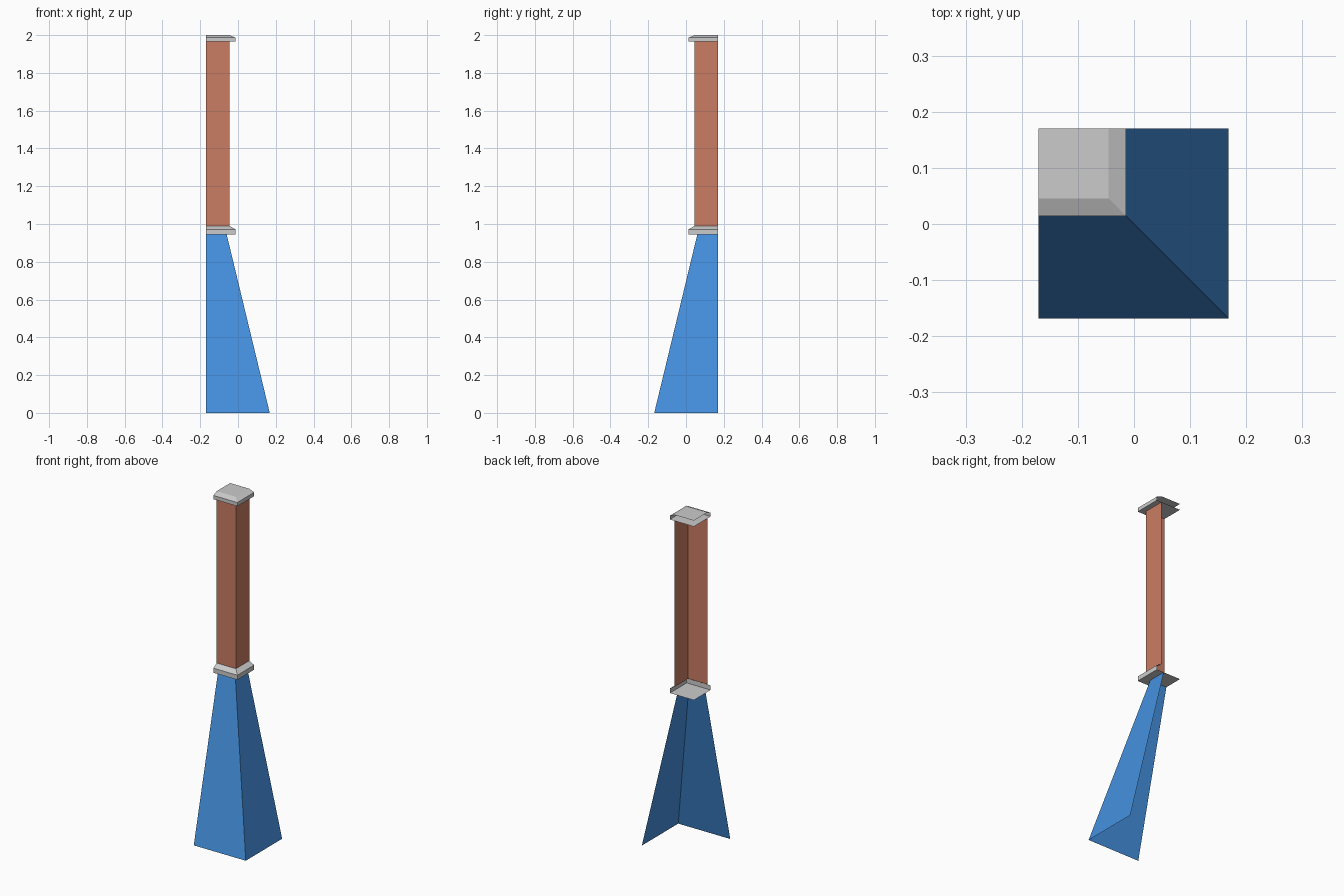
import bpy
import bmesh

cube = bpy.data.objects.get("Cube")
if cube:
    bpy.data.objects.remove(cube, do_unlink=True)

AXIS_X, AXIS_Y = -0.17, 0.17  # vertical line the quarter shells share


def material(name, color):
    mat = bpy.data.materials.new(name)
    mat.use_nodes = True
    mat.diffuse_color = (*color, 1)
    mat.node_tree.nodes["Principled BSDF"].inputs["Base Color"].default_value = (*color, 1)
    return mat


def quarter_shell(name, profile, mat, floor=False, roof=False):
    """Front and side walls following (reach, height) pairs; back stays open."""
    bm = bmesh.new()
    rows = []
    for reach, z in profile:
        x, y = AXIS_X + reach, AXIS_Y - reach
        corners = ((AXIS_X, y, z), (x, y, z), (x, AXIS_Y, z))
        rows.append([bm.verts.new(co) for co in corners])
    for low, high in zip(rows, rows[1:]):
        for i in range(2):
            bm.faces.new((low[i], low[i + 1], high[i + 1], high[i]))
    if floor:
        inner = bm.verts.new((AXIS_X, AXIS_Y, profile[0][1]))
        bm.faces.new([inner] + rows[0][::-1])
    if roof:
        inner = bm.verts.new((AXIS_X, AXIS_Y, profile[-1][1]))
        bm.faces.new([inner] + rows[-1])
    mesh = bpy.data.meshes.new(name)
    bm.to_mesh(mesh)
    bm.free()
    mesh.materials.append(mat)
    obj = bpy.data.objects.new(name, mesh)
    bpy.context.collection.objects.link(obj)
    return obj


blue = material("blue paint", (0.06, 0.28, 0.74))
clay = material("terracotta", (0.60, 0.205, 0.125))
stone = material("light grey", (0.60, 0.60, 0.60))

# Tapered base and straight shaft
quarter_shell("tapered_base", [(0.338, 0), (0.11, 0.945)], blue)
quarter_shell("shaft", [(0.125, 0.99), (0.125, 1.965)], clay)

# Collar between base and shaft, and the cap on top
quarter_shell("collar", [(0.156, 0.945), (0.156, 0.972), (0.125, 0.99)],
              stone, floor=True)
quarter_shell("top_cap", [(0.156, 1.965), (0.156, 1.987), (0.125, 2.0)],
              stone, floor=True, roof=True)
